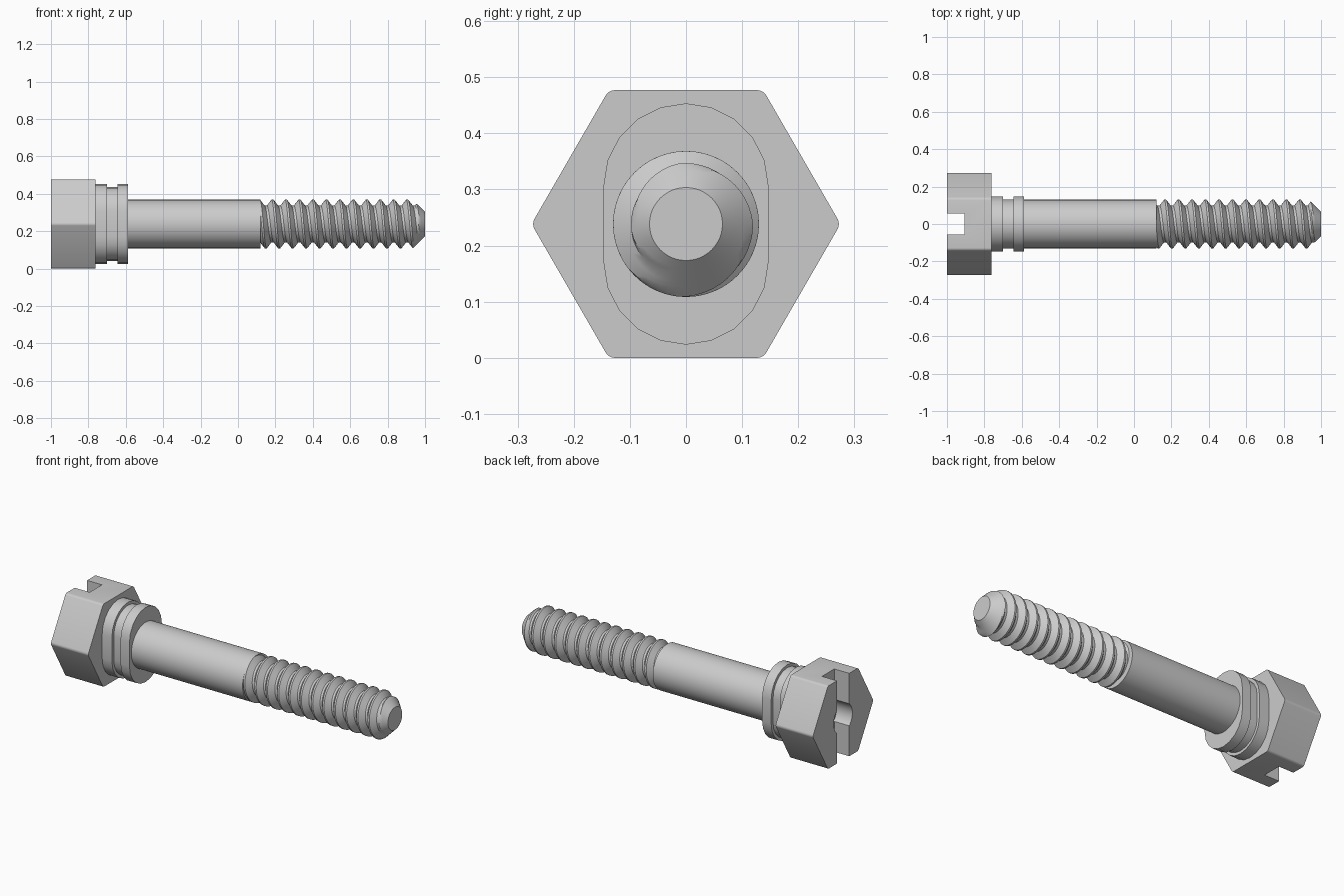
import bpy, bmesh
from math import sin, cos, pi, tau, radians

old = bpy.data.objects.get("Cube")
if old:
    bpy.data.objects.remove(old, do_unlink=True)

AXIS_Z = 0.2385      # height of the bolt axis
SHANK_R = 0.13
THREAD_START, THREAD_END = 0.12, 1.0
PITCH, ROOT_R, TIP_R = 0.072, 0.098, 0.065

steel = bpy.data.materials.new("steel grey")
steel.use_nodes = True
grey = (0.6, 0.6, 0.6, 1)
steel.diffuse_color = grey
steel.node_tree.nodes["Principled BSDF"].inputs["Base Color"].default_value = grey


def finish(name, bm):
    """Turn a bmesh into a grey object with sharp edges kept."""
    bmesh.ops.recalc_face_normals(bm, faces=bm.faces)
    mesh = bpy.data.meshes.new(name)
    bm.to_mesh(mesh)
    bm.free()
    mesh.materials.append(steel)
    obj = bpy.data.objects.new(name, mesh)
    bpy.context.collection.objects.link(obj)
    shade(obj)
    return obj


def shade(obj):
    bpy.ops.object.select_all(action='DESELECT')
    obj.select_set(True)
    bpy.context.view_layer.objects.active = obj
    bpy.ops.object.shade_smooth_by_angle(angle=radians(30))


def prism(name, outline, x0, x1, corner=0):
    """Extrude a (y, z) outline along x, optionally rounding its corners."""
    bm = bmesh.new()
    a, b = ([bm.verts.new((x, y, z + AXIS_Z)) for y, z in outline] for x in (x0, x1))
    bm.faces.new(a)
    bm.faces.new(b)
    n = len(outline)
    for i in range(n):
        bm.faces.new((a[i], a[(i + 1) % n], b[(i + 1) % n], b[i]))
    if corner:
        long_edges = [e for e in bm.edges if abs(e.verts[0].co.x - e.verts[1].co.x) > 0.01]
        bmesh.ops.bevel(bm, geom=long_edges, offset=corner, segments=4,
                        profile=0.5, affect='EDGES')
    return finish(name, bm)


def circle(r, n):
    return [(r * cos(tau * i / n), r * sin(tau * i / n)) for i in range(n)]


def stadium(r, shift, n=10):
    """Two half circles joined by straight sides."""
    half = [(r * cos(pi * i / n), r * sin(pi * i / n) + shift) for i in range(n + 1)]
    return half + [(-y, -z) for y, z in half]


def cut(target, cutter):
    mod = target.modifiers.new("cut", 'BOOLEAN')
    mod.operation, mod.solver, mod.object = 'DIFFERENCE', 'EXACT', cutter
    bpy.ops.object.select_all(action='DESELECT')
    target.select_set(True)
    bpy.context.view_layer.objects.active = target
    bpy.ops.object.modifier_apply(modifier=mod.name)
    bpy.data.objects.remove(cutter, do_unlink=True)


# Hexagonal head with a driver slot and a round centre recess
head = prism("hex_head", circle(AXIS_Z / cos(pi / 6), 6), -1, -0.762, corner=0.01)
slot = [(-0.056, -0.4), (0.056, -0.4), (0.056, 0.4), (-0.056, 0.4)]
cut(head, prism("slot_cutter", slot, -1.1, -0.905))
cut(head, prism("recess_cutter", circle(0.085, 32), -1.1, -0.9))
shade(head)

# Flat-sided collar with a groove
prism("collar_inner", stadium(0.147, 0.068), -0.762, -0.70)
prism("collar_groove", stadium(0.13, 0.068), -0.70, -0.645)
prism("collar_outer", stadium(0.147, 0.068), -0.645, -0.588)

# Plain shank
prism("shank", circle(SHANK_R, 64), -0.588, THREAD_START)


# Threaded end: a helical ridge trimmed by a conical tip
def thread_radius(x, turn):
    phase = abs(((x - 0.1665) / PITCH - turn + 0.5) % 1 - 0.5)   # 0 at crest
    slope = min(max((phase - 0.07) / 0.34, 0), 1)
    ridge = SHANK_R + (ROOT_R - SHANK_R) * slope
    return min(ridge, TIP_R + THREAD_END - x)


STEPS = 48
knots = [-0.41, -0.3, -0.18, -0.07, 0.07, 0.18, 0.3, 0.41]
bm = bmesh.new()
rows = []
for s in range(STEPS):
    turn = s / STEPS
    row = []
    for k in range(-3, 15):
        for offset in knots:
            x = 0.1665 + PITCH * (k + turn + offset)
            x = min(max(x, THREAD_START), THREAD_END)
            r = thread_radius(x, turn)
            row.append(bm.verts.new((x, r * cos(tau * turn), AXIS_Z + r * sin(tau * turn))))
    rows.append(row)
for s in range(STEPS):
    a = rows[s]
    b = rows[s + 1] if s + 1 < STEPS else rows[0][len(knots):]
    for j in range(min(len(a), len(b)) - 1):
        bm.faces.new((a[j], a[j + 1], b[j + 1], b[j]))
bm.faces.new([row[-1] for row in rows])      # flat end of the tip
bmesh.ops.remove_doubles(bm, verts=bm.verts, dist=0.00005)
finish("threaded_end", bm)
